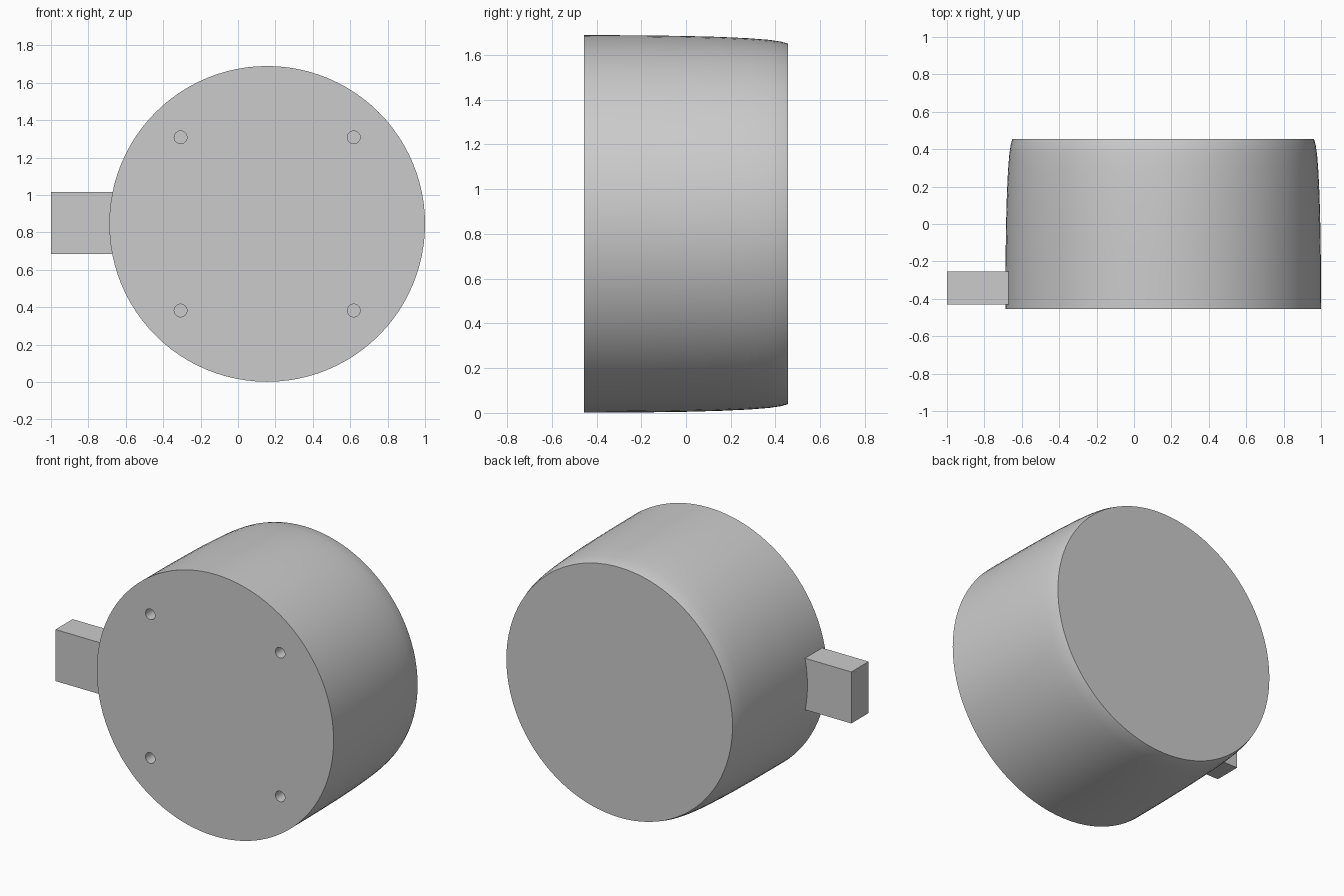
import bpy, bmesh, math
from mathutils import Matrix, Vector

cube = bpy.data.objects.get("Cube")
if cube:
    bpy.data.objects.remove(cube, do_unlink=True)

CX, CZ = 0.156, 0.845      # axis of the drum
FRONT, BACK = -0.455, 0.455

grey = bpy.data.materials.new("light grey")
grey.use_nodes = True
grey.diffuse_color = (0.6, 0.6, 0.6, 1)
grey.node_tree.nodes["Principled BSDF"].inputs["Base Color"].default_value = (0.6, 0.6, 0.6, 1)


def make_object(name, bm):
    bmesh.ops.recalc_face_normals(bm, faces=bm.faces)
    mesh = bpy.data.meshes.new(name)
    bm.to_mesh(mesh)
    bm.free()
    mesh.materials.append(grey)
    obj = bpy.data.objects.new(name, mesh)
    bpy.context.collection.objects.link(obj)
    return obj


# Drum: a profile of (radius, y) turned about the y axis, narrowing to the back
profile = [(0, FRONT), (0.844, FRONT), (0.843, -0.2), (0.84, 0), (0.836, 0.15),
           (0.83, 0.28), (0.823, 0.37), (0.815, 0.425), (0.806, BACK), (0, BACK)]
bm = bmesh.new()
verts = [bm.verts.new((CX + r, y, CZ)) for r, y in profile]
edges = [bm.edges.new(pair) for pair in zip(verts, verts[1:])]
bmesh.ops.spin(bm, geom=verts + edges, cent=(CX, 0, CZ), axis=(0, 1, 0),
               angle=math.tau, steps=96, use_duplicate=False)
bmesh.ops.remove_doubles(bm, verts=bm.verts, dist=0.0001)
bmesh.ops.dissolve_limit(bm, angle_limit=0.001, verts=bm.verts, edges=bm.edges)
drum = make_object("drum", bm)

# Four screw holes sunk into the front face
bm = bmesh.new()
turn = Matrix.Rotation(math.pi / 2, 4, 'X')
for sx in (-1, 1):
    for sz in (-1, 1):
        place = Matrix.Translation((CX + sx * 0.463, FRONT, CZ + sz * 0.463))
        bmesh.ops.create_cone(bm, cap_ends=True, segments=32, radius1=0.034,
                              radius2=0.034, depth=0.4, matrix=place @ turn)
cutter = make_object("hole_cutter", bm)
cutter.hide_render = True

bpy.context.view_layer.objects.active = drum
drum.select_set(True)
holes = drum.modifiers.new("holes", 'BOOLEAN')
holes.operation = 'DIFFERENCE'
holes.solver = 'EXACT'
holes.object = cutter
bpy.ops.object.modifier_apply(modifier=holes.name)
bpy.data.objects.remove(cutter, do_unlink=True)
bpy.ops.object.shade_smooth_by_angle(angle=math.radians(25))

# Rectangular side block, running into the drum
low, high = Vector((-1, -0.43, 0.683)), Vector((-0.62, -0.255, 1.015))
bm = bmesh.new()
bmesh.ops.create_cube(bm, size=1, matrix=Matrix.Translation((low + high) / 2)
                      @ Matrix.Diagonal((high - low).to_4d()))
make_object("side_block", bm)
